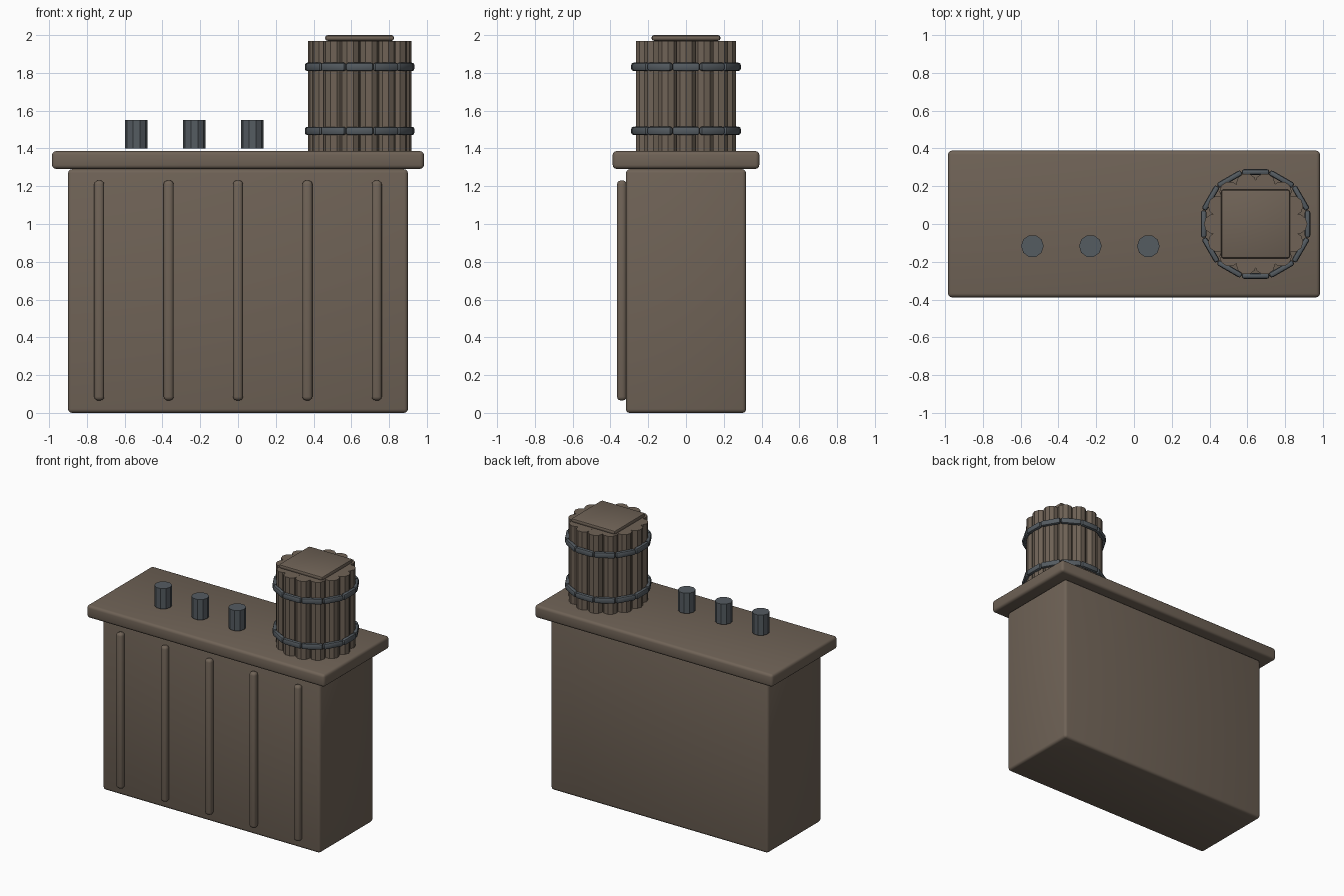
import bpy, bmesh
from math import cos, sin, pi, radians
from mathutils import Matrix

if "Cube" in bpy.data.objects:
    bpy.data.objects.remove(bpy.data.objects["Cube"])


def material(name, rgb):
    m = bpy.data.materials.new(name)
    m.diffuse_color = (*rgb, 1)
    m.use_nodes = True
    m.node_tree.nodes["Principled BSDF"].inputs["Base Color"].default_value = m.diffuse_color
    return m


WOOD = material("wood", (0.16, 0.124, 0.094))
METAL = material("metal", (0.09, 0.106, 0.12))


def finish(name, bm, mat, smooth=False):
    bmesh.ops.recalc_face_normals(bm, faces=bm.faces[:])
    me = bpy.data.meshes.new(name)
    bm.to_mesh(me)
    bm.free()
    me.materials.append(mat)
    ob = bpy.data.objects.new(name, me)
    bpy.context.collection.objects.link(ob)
    if smooth:
        bpy.context.view_layer.objects.active = ob
        ob.select_set(True)
        bpy.ops.object.shade_smooth_by_angle(angle=radians(35))
        ob.select_set(False)
    return ob


def box(name, centre, size, bevel, mat, turn=0.0, segments=3):
    """Box with rounded edges, optionally turned about z."""
    bm = bmesh.new()
    bmesh.ops.create_cube(bm, size=1, matrix=Matrix.Diagonal((*size, 1)))
    bmesh.ops.bevel(bm, geom=bm.edges[:], offset=bevel, segments=segments,
                    profile=0.5, affect='EDGES')
    bm.transform(Matrix.Translation(centre) @ Matrix.Rotation(turn, 4, 'Z'))
    return finish(name, bm, mat, True)


def prism(name, x, y, z0, z1, r, sides, mat):
    """Flat-faced upright cylinder with a corner on +x."""
    bm = bmesh.new()
    low, high = [[bm.verts.new((x + r * cos(2 * pi * i / sides),
                                y + r * sin(2 * pi * i / sides), z))
                  for i in range(sides)] for z in (z0, z1)]
    bm.faces.new(low[::-1])
    bm.faces.new(high)
    for i in range(sides):
        j = (i + 1) % sides
        bm.faces.new((low[i], low[j], high[j], high[i]))
    return finish(name, bm, mat)


# Counter body and top
box("counter_body", (0, 0, 0.645), (1.80, 0.636, 1.29), 0.02, WOOD)
box("counter_top", (0, 0, 1.339), (1.97, 0.776, 0.094), 0.02, WOOD)

# Upright battens on the front
for i in range(5):
    box(f"front_batten_{i + 1}", (-0.735 + 0.3675 * i, -0.34, 0.648),
        (0.053, 0.05, 1.165), 0.02, WOOD)

# Mugs
for i in range(3):
    prism(f"mug_{i + 1}", -0.538 + 0.307 * i, -0.117, 1.40, 1.552, 0.06, 10, METAL)

# Barrel: staves around a core
BX = 0.644
prism("barrel_core", BX, 0, 1.386, 1.969, 0.22, 28, WOOD)
for i in range(14):
    a = 2 * pi * i / 14
    prism(f"barrel_stave_{i + 1}", BX + 0.22 * cos(a), 0.22 * sin(a),
          1.386, 1.97, 0.054, 10, WOOD)

# Barrel hoops made of straight segments
for h, z in enumerate((1.493, 1.832)):
    for i in range(12):
        a = 2 * pi * i / 12
        box(f"hoop_{h + 1}_segment_{i + 1}",
            (BX + 0.275 * cos(a), 0.275 * sin(a), z),
            (0.03, 0.145, 0.044), 0.012, METAL, a, 2)

# Square barrel lid
box("barrel_lid", (BX, 0, 1.985), (0.364, 0.364, 0.03), 0.012, WOOD, segments=2)
